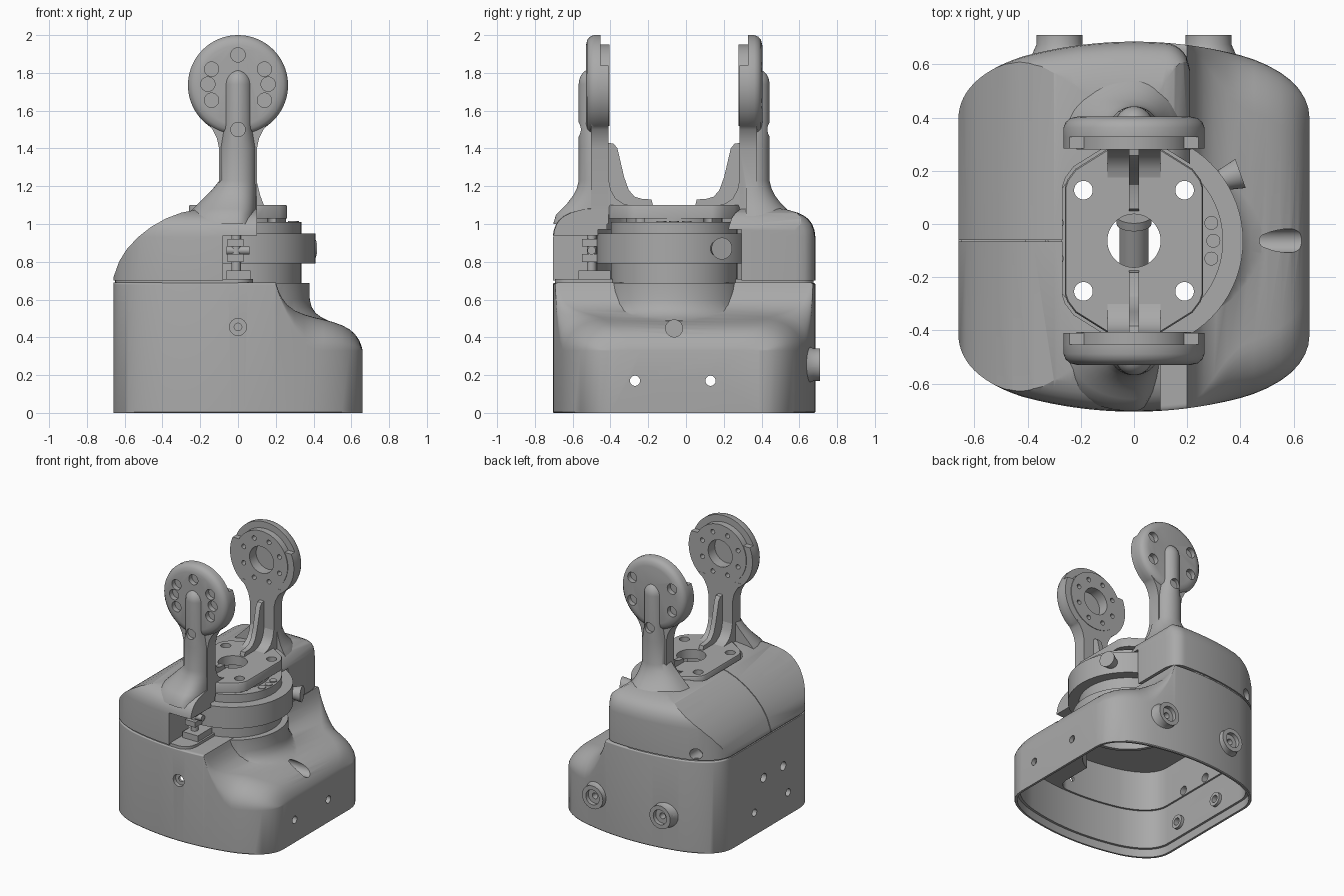
import bpy, bmesh, math
from mathutils import Vector

if "Cube" in bpy.data.objects:
    bpy.data.objects.remove(bpy.data.objects["Cube"])

grey = bpy.data.materials.new("machined grey")
grey.use_nodes = True
grey.diffuse_color = (0.4, 0.4, 0.4, 1)
grey.node_tree.nodes["Principled BSDF"].inputs["Base Color"].default_value = (0.4, 0.4, 0.4, 1)
MID = -0.063  # y of the joint axis
AXLE = 1.735  # height of the upper hinge


def finish(name, bm):
    bmesh.ops.recalc_face_normals(bm, faces=bm.faces)
    me = bpy.data.meshes.new(name)
    bm.to_mesh(me)
    bm.free()
    me.materials.append(grey)
    ob = bpy.data.objects.new(name, me)
    bpy.context.scene.collection.objects.link(ob)
    return ob


def loft(name, rings):
    bm = bmesh.new()
    loops = [[bm.verts.new(p) for p in ring] for ring in rings]
    n = len(loops[0])
    for a, b in zip(loops, loops[1:]):
        for i in range(n):
            j = (i + 1) % n
            bm.faces.new((a[i], a[j], b[j], b[i]))
    bm.faces.new(loops[0])
    bm.faces.new(loops[-1])
    return finish(name, bm)


def cyl(name, a, b, r, r2=None, n=48):
    a, b = Vector(a), Vector(b)
    bm = bmesh.new()
    bmesh.ops.create_cone(bm, cap_ends=True, segments=n, radius1=r,
                          radius2=r if r2 is None else r2, depth=(b - a).length)
    bm.transform((b - a).to_track_quat('Z', 'Y').to_matrix().to_4x4())
    bmesh.ops.translate(bm, verts=bm.verts, vec=(a + b) / 2)
    return finish(name, bm)


def box(name, lo, hi):
    corners = [(lo[0], lo[1]), (hi[0], lo[1]), (hi[0], hi[1]), (lo[0], hi[1])]
    return loft(name, [[(x, y, z) for x, y in corners] for z in (lo[2], hi[2])])


def combine(ob, op, *others):
    for other in others:
        m = ob.modifiers.new("bool", 'BOOLEAN')
        m.operation, m.solver, m.object = op, 'EXACT', other
        dg = bpy.context.evaluated_depsgraph_get()
        me = bpy.data.meshes.new_from_object(ob.evaluated_get(dg))
        ob.modifiers.clear()
        ob.data = me
        bpy.data.objects.remove(other)
    return ob


def half_outline(xmax=None):
    # Bowed front and back, straight sides, round corners
    corner = []
    for i in range(1, 15):
        t = i / 14
        corner.append(((1 - t) ** 2 * 0.42 + (1 - (1 - t) ** 2) * 0.66,
                       (1 - t) ** 2 * 0.6385 + 2 * t * (1 - t) * 0.56 + t * t * 0.4))
    half = [(-x, y) for x, y in reversed(corner)]
    right = 0.42 if xmax is None else xmax
    for i in range(49):
        x = -0.42 + (right + 0.42) * i / 48
        y = 0.695 - 0.32 * x * x
        if xmax is not None:  # round the clipped corner
            u = max(0, (x - xmax + 0.09) / 0.09)
            y -= 0.09 * (1 - math.sqrt(max(0, 1 - u * u)))
        half.append((x, y))
    return half + (corner if xmax is None else [])


def outline(z, xmax=None, sx=1, sy=1):
    pts = [(x * sx, y * sy) for x, y in half_outline(xmax)]
    return ([(x, -y - 0.01, z) for x, y in pts]
            + [(x, y - 0.01, z) for x, y in reversed(pts)])


# Base housing: cross-sections swept along x, from the tall side to the low shoulder
def section(x, y, h):
    u = min(1, max(0, (x - 0.2) / 0.22))
    u = u * u * (3 - 2 * u)
    inset, drop = 0.02 + 0.18 * u, 0.01 * (1 - u) + (h - 0.33) * u
    arc = [math.radians(9 * i) for i in range(11)]
    side = [(y - 0.005, 0), (y, 0.006)] + [(y - inset * (1 - math.cos(t)),
                                           h - drop * (1 - math.sin(t))) for t in arc]
    return ([(x, -a - 0.01, z) for a, z in side]
            + [(x, a - 0.01, z) for a, z in reversed(side)])


slope = [(0.2, 0.69), (0.206, 0.672), (0.216, 0.642), (0.235, 0.605), (0.26, 0.572),
         (0.3, 0.542), (0.35, 0.521), (0.4, 0.507), (0.45, 0.495), (0.5, 0.482),
         (0.55, 0.464), (0.59, 0.443), (0.62, 0.416), (0.643, 0.382), (0.655, 0.35), (0.66, 0.331)]
full = half_outline()


def width(x):
    for (x0, y0), (x1, y1) in zip(full, full[1:]):
        if x <= x1:
            return y0 + (y1 - y0) * (x - x0) / (x1 - x0)
    return full[-1][1]


base = loft("base_housing", [section(x, y, 0.69) for x, y in full if x < 0.195]
            + [section(x, width(x), h) for x, h in slope])
ring = [math.tau * i / 72 for i in range(72)]
collar = loft("collar", [[(r * math.cos(t), MID + r * math.sin(t), z) for t in ring]
                         for z, r in ((0.42, 0.48), (0.488, 0.48), (0.507, 0.44),
                                      (0.53, 0.41), (0.56, 0.39), (0.6, 0.38), (0.688, 0.378))])
combine(base, 'UNION', collar)
for x in (-0.28, 0.28):
    combine(base, 'UNION', cyl("boss", (x, 0.62, 0.255), (x, 0.71, 0.255), 0.086),
            cyl("boss_foot", (x, 0.62, 0.255), (x, 0.675, 0.255), 0.11, 0.086))
combine(base, 'DIFFERENCE',
        loft("c", [outline(z, sx=0.95, sy=0.95) for z in (-0.1, 0.35)]),
        loft("c", [outline(z, sx=0.975, sy=0.975) for z in (-0.1, 0.06)]),
        loft("c", [outline(z, 0.14, 0.93, 0.93) for z in (0.3, 0.645)]),
        cyl("c", (0, MID, 0.3), (0, MID, 0.8), 0.31, n=72),
        cyl("c", (0.42, MID, 0.447), (0.8, MID, 0.447), 0.045),
        cyl("c", (0, -0.8, 0.455), (0, -0.675, 0.455), 0.045),
        cyl("c", (0, -0.8, 0.455), (0, -0.6, 0.455), 0.02))
for y in (-0.27, 0.13):
    combine(base, 'UNION', cyl("inner_boss", (-0.64, y, 0.17), (-0.605, y, 0.17), 0.05))
    combine(base, 'DIFFERENCE', cyl("c", (-0.8, y, 0.17), (0.8, y, 0.17), 0.027))
for y in (-0.21, 0.02):
    combine(base, 'DIFFERENCE', cyl("c", (-0.8, y, 0.39), (-0.5, y, 0.39), 0.032))
for x in (-0.28, 0.28):
    combine(base, 'DIFFERENCE', cyl("c", (x, 0.68, 0.255), (x, 0.8, 0.255), 0.055),
            cyl("c", (x, 0.5, 0.255), (x, 0.8, 0.255), 0.022))
combine(loft("seam_gasket", [outline(z, 0.08, 0.985, 0.985) for z in (0.68, 0.71)]),
        'DIFFERENCE', cyl("c", (0, MID, 0.3), (0, MID, 0.9), 0.32, n=72))


# Bracket plate outline, shared with the opening in the cover
def plate_ring(z, k=1):
    q = [(0.26, 0.2), (0.25, 0.23), (0.22, 0.27), (0.14, 0.32), (0.1, 0.345)]
    h = q + [(-x, y) for x, y in reversed(q)]
    return [(x * k, MID + y * k, z) for x, y in h + [(-x, -y) for x, y in h]]


# Domed upper cover
cover = loft("upper_cover", [outline(z, 0.21, 1, s) for z, s in (
    (0.7, 1), (0.93, 1), (0.965, 0.994), (1.0, 0.975), (1.025, 0.948),
    (1.043, 0.915), (1.06, 0.865), (1.075, 0.79), (1.09, 0.66))])
dome = [(-0.67, 0.69), (-0.655, 0.73), (-0.63, 0.8), (-0.59, 0.865), (-0.53, 0.93),
        (-0.46, 0.985), (-0.38, 1.03), (-0.3, 1.06), (-0.2, 1.08), (-0.1, 1.088),
        (0.06, 1.088), (0.11, 1.078), (0.15, 1.06), (0.185, 1.03), (0.205, 0.99),
        (0.22, 0.95), (0.22, 0.69)]
combine(cover, 'INTERSECT', loft("c", [[(x, y, z) for x, z in dome] for y in (-1, 1)]))
combine(cover, 'DIFFERENCE',
        cyl("c", (0, MID, 0.6), (0, MID, 0.97), 0.415, n=72),
        loft("c", [plate_ring(z, 1.03) for z in (0.6, 1.3)]),
        box("c", (-0.08, -0.9, 0.6), (0.5, -0.1, 0.94)),
        box("c", (0.1, -0.9, 0.6), (0.5, -0.1, 1.3)),
        box("c", (-0.8, MID - 0.003, 0.6), (-0.2, MID + 0.003, 1.3)),
        cyl("c", (-0.5, 0.5, 0.745), (-0.5, 0.9, 0.745), 0.04))


# Rotary joint: tube, clamp ring and bearing cap
def tube(name, z0, z1, r, inner):
    return combine(cyl(name, (0, MID, z0), (0, MID, z1), r, n=72), 'DIFFERENCE',
                   cyl("c", (0, MID, z0 - 1), (0, MID, z1 + 1), inner, n=72))


tube("joint_tube", 0.6, 0.97, 0.335, 0.31)
tube("clamp_ring", 0.79, 0.95, 0.41, 0.33)
cap = tube("bearing_cap", 0.94, 1.01, 0.335, 0.235)
spacer = tube("bracket_spacer", 1.0, 1.04, 0.255, 0.225)
holes = [(sx * 0.19, MID + sy * 0.19) for sx in (-1, 1) for sy in (-1, 1)]
for x, y in holes:
    for part in (cap, spacer):
        combine(part, 'DIFFERENCE', cyl("c", (x, y, 0.5), (x, y, 1.3), 0.036))
for a in (-13, 0, 13, 167, 180, 193):
    t = math.radians(a)
    x, y = 0.298 * math.cos(t), MID + 0.298 * math.sin(t)
    cyl("cap_bolt", (x, y, 1.0), (x, y, 1.016), 0.026, n=24)
cyl("clamp_knob", (0.33, 0.165, 0.87), (0.4, 0.19, 0.87), 0.04, 0.058)
cyl("centre_shaft", (0, -0.15, 0.85), (0, 0.0, 0.92), 0.055)
cyl("shaft_collar", (0, 0.0, 0.92), (0, 0.03, 0.934), 0.065)

# Clamp screw in the front opening
box("clamp_foot", (-0.06, -0.57, 0.7), (0.065, -0.4, 0.755))
cyl("clamp_pin", (-0.01, -0.5, 0.7), (-0.01, -0.5, 0.94), 0.025, n=24)
for z in (0.8, 0.88):
    box("clamp_lug", (-0.055, -0.55, z), (0.03, -0.42, z + 0.04))
cyl("clamp_screw", (-0.06, -0.5, 0.86), (0.06, -0.5, 0.86), 0.022, n=24)

# Bracket plate
plate = loft("bracket_plate", [plate_ring(z, k) for z, k in ((1.03, 1), (1.09, 1), (1.1, 0.985))])
combine(plate, 'DIFFERENCE', cyl("c", (0, MID, 0.9), (0, MID, 1.3), 0.1))
for x, y in holes:
    combine(plate, 'DIFFERENCE', cyl("c", (x, y, 0.9), (x, y, 1.3), 0.035))


# Hinge arms, front (s = -1) and back (s = 1); d is the distance from the axis
def arm(name, s, bolts, flare):
    Y = lambda d: MID + s * d

    def pin(d0, d1, r, x=0, z=AXLE, n=32):
        return cyl("c", (x, Y(d0), z), (x, Y(d1), z), r, n=n)

    def side_prism(part, pts, w):
        return loft(part, [[(x, Y(d), z) for d, z in pts] for x in (-w, w)])

    ob = loft(name, [[(r * math.cos(t), Y(d), AXLE + r * math.sin(t)) for t in ring]
                     for d, r in ((0.39, 0.265), (0.425, 0.265), (0.445, 0.257),
                                  (0.46, 0.24), (0.467, 0.21))])
    lip = combine(pin(0.347, 0.4, 0.265, n=72), 'DIFFERENCE',
                  box("c", (-1, -2, 1.84), (1, 2, 3)))
    neck = [(0.1, 1.0), (0.1, 1.4), (0.112, 1.455), (0.135, 1.5), (0.175, 1.55)]
    neck += [(-x, z) for x, z in reversed(neck)]
    neck = loft("c", [[(x, Y(d), z) for x, z in neck] for d in (0.346, 0.44)])

    # Half-round spine that flares into the cover and ends in a round tip
    def half(z, left, right, out, d0=0.38):
        arc = [math.pi * i / 24 for i in range(25)]
        return [(math.cos(t) * (right if math.cos(t) > 0 else left),
                 Y(d0 + (out - d0) * max(0, math.sin(t)) ** 0.75), z) for t in arc]

    spine = [half(z, left, 0.098 + flare * k, out) for z, left, k, out in (
        (1.0, 0.3, 0.09, 0.64), (1.05, 0.27, 0.07, 0.625), (1.08, 0.24, 0.05, 0.595),
        (1.11, 0.21, 0.035, 0.565), (1.15, 0.17, 0.02, 0.535), (1.19, 0.13, 0.01, 0.515),
        (1.23, 0.098, 0, 0.505), (1.4, 0.098, 0, 0.505))]
    spine.append(half(1.5, 0.08, 0.08, 0.505))
    for i in range(0, 9):
        t = math.radians(10 * i)
        spine.append(half(1.74 + 0.08 * math.sin(t), 0.08 * math.cos(t),
                          0.08 * math.cos(t), 0.44 + 0.065 * math.cos(t)))
    combine(ob, 'UNION', lip, pin(0.342, 0.4, 0.216, n=72), neck, loft("c", spine))
    combine(ob, 'DIFFERENCE', pin(0.3, 0.42, 0.1), pin(0.475, 0.6, 0.038, 0, 1.5))
    for x, z in bolts:
        combine(ob, 'DIFFERENCE', pin(0.43, 0.6, 0.038, x, z))
    for i in range(8):
        t = math.tau * (i + 0.5) / 8
        combine(ob, 'DIFFERENCE',
                pin(0.3, 0.4, 0.017, 0.16 * math.cos(t), AXLE + 0.16 * math.sin(t), 16))
    side_prism(name + "_rib", [(0.35, 1.43), (0.32, 1.425), (0.3, 1.4), (0.265, 1.25),
                               (0.24, 1.18), (0.21, 1.145), (0.17, 1.133), (0.12, 1.13),
                               (0.11, 1.09), (0.35, 1.09)], 0.018)
    side_prism(name + "_fillet", [(0.35, 1.25), (0.335, 1.18), (0.31, 1.135), (0.27, 1.108),
                                  (0.23, 1.098), (0.23, 1.05), (0.35, 1.05)], 0.099)


front_bolts = [(0, 1.895)] + [(sx * x, z) for sx in (-1, 1)
                              for x, z in ((0.14, 1.82), (0.16, 1.74), (0.14, 1.655))]
back_bolts = [(sx * 0.165, z) for sx in (-1, 1) for z in (1.65, 1.82)]
arm("front_arm", -1, front_bolts, 0)
arm("back_arm", 1, back_bolts, 1)

# Smooth curved faces, keep edges crisp
bpy.ops.object.select_all(action='DESELECT')
for ob in bpy.context.scene.objects:
    if ob.type == 'MESH':
        ob.select_set(True)
        bpy.context.view_layer.objects.active = ob
bpy.ops.object.shade_smooth_by_angle(angle=math.radians(30))
